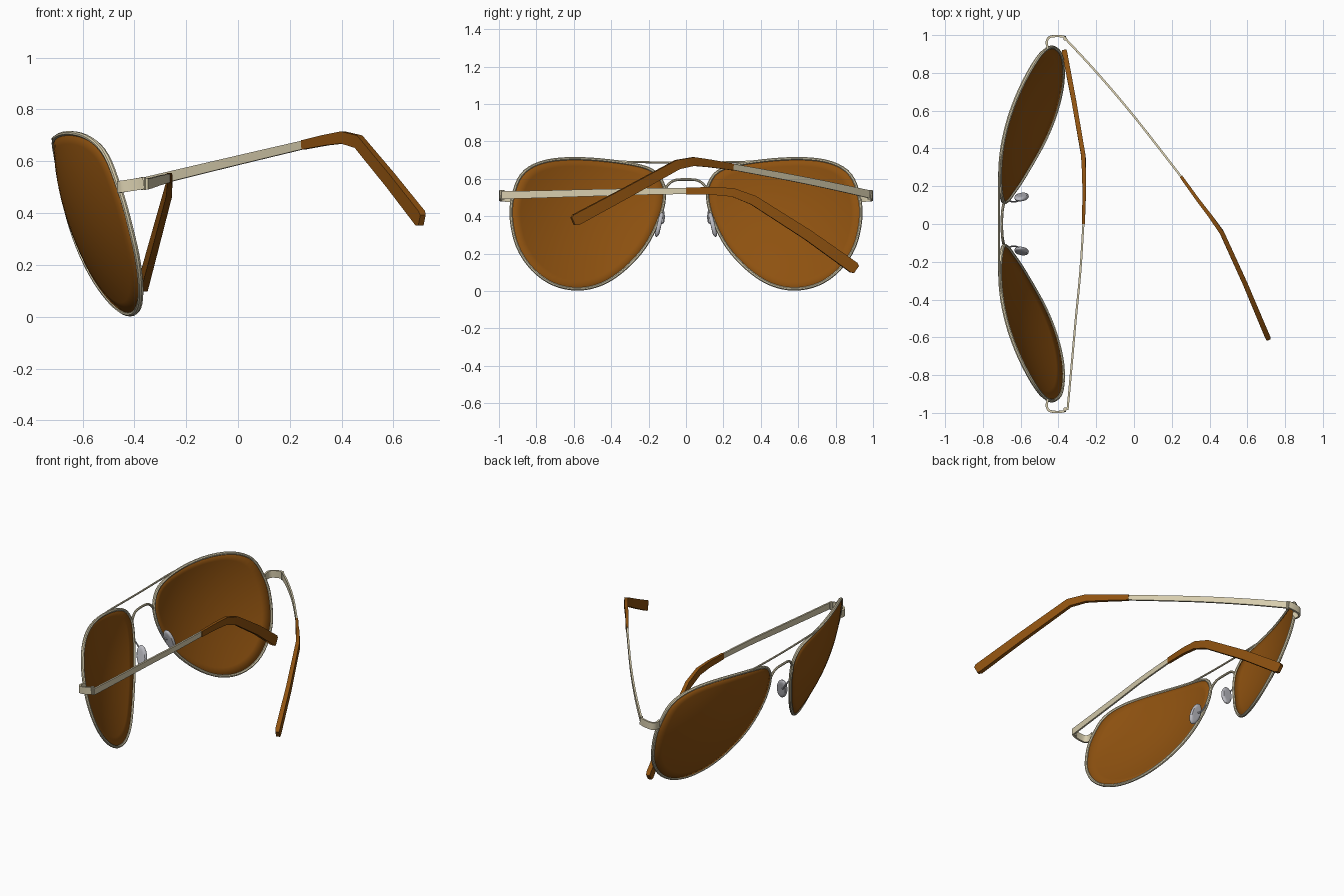
import bpy, bmesh, math
from mathutils import Vector

default = bpy.data.objects.get("Cube")
if default:
    bpy.data.objects.remove(default, do_unlink=True)


def material(name, colour, metallic=0.0):
    mat = bpy.data.materials.new(name)
    mat.use_nodes = True
    mat.diffuse_color = (*colour, 1)
    mat.node_tree.nodes["Principled BSDF"].inputs["Base Color"].default_value = (*colour, 1)
    return mat


AMBER = material("amber_brown", (0.27, 0.083, 0.005))
METAL = material("pale_gold_metal", (0.68, 0.61, 0.42))
SILVER = material("silver_grey", (0.5, 0.5, 0.54))


def finish(name, bm, mat, angle=35):
    """Turn a bmesh into a shaded, coloured object."""
    bmesh.ops.recalc_face_normals(bm, faces=bm.faces)
    mesh = bpy.data.meshes.new(name)
    bm.to_mesh(mesh)
    bm.free()
    mesh.materials.append(mat)
    obj = bpy.data.objects.new(name, mesh)
    bpy.context.collection.objects.link(obj)
    bpy.ops.object.select_all(action="DESELECT")
    obj.select_set(True)
    bpy.context.view_layer.objects.active = obj
    bpy.ops.object.shade_smooth_by_angle(angle=math.radians(angle))
    return obj


def spline(points, steps, closed=False):
    """Catmull-Rom curve through the points."""
    p = [Vector(q) for q in points]
    n = len(p)
    pick = (lambda i: p[i % n]) if closed else (lambda i: p[max(0, min(n - 1, i))])
    out = []
    for i in range(n if closed else n - 1):
        a, b, c, d = (pick(i + k) for k in (-1, 0, 1, 2))
        for s in range(steps):
            t = s / steps
            out.append(b + (c - a) * t / 2 + (a - b * 2.5 + c * 2 - d / 2) * t * t
                       + (b * 3 - c * 3 + d - a) * t ** 3 / 2)
    return out if closed else out + [p[-1]]


def sweep(name, path, mat, size, ref, sides=8, closed=False):
    """Sweep a rectangle (4 sides) or an ellipse along a path.
    size is (width, height), or one such pair for each path point."""
    path = [Vector(p) for p in path]
    n = len(path)
    sizes = size if isinstance(size, list) else [size] * n
    bm = bmesh.new()
    rings = []
    for i, p in enumerate(path):
        before = path[i - 1] if closed or i else p
        after = path[(i + 1) % n] if closed or i < n - 1 else p
        tangent = (after - before).normalized()
        side = tangent.cross(Vector(ref)).normalized()
        up = side.cross(tangent)
        ring = []
        for k in range(sides):
            a = math.tau * (k + 0.5) / sides
            grow = math.sqrt(2) if sides == 4 else 1
            ring.append(bm.verts.new(p + side * (math.cos(a) * grow * sizes[i][0] / 2)
                                     + up * (math.sin(a) * grow * sizes[i][1] / 2)))
        rings.append(ring)
    for i in range(n if closed else n - 1):
        r, q = rings[i], rings[(i + 1) % n]
        for k in range(sides):
            m = (k + 1) % sides
            bm.faces.new((r[k], r[m], q[m], q[k]))
    if not closed:
        bm.faces.new(rings[0])
        bm.faces.new(rings[-1])
    return finish(name, bm, mat)


X_AXIS, Z_AXIS = (1, 0, 0), (0, 0, 1)


def dome(y, z):
    """Depth of the curved, tilted lens surface."""
    dy, dz = y - 0.55, z - 0.37
    return -0.61 + 0.3 * dy - 0.33 * dz + 0.5 * (dy * dy + dz * dz)


# Teardrop lens outline as (y, z)
TEARDROP = [(0.62, 0.708), (0.4, 0.695), (0.2, 0.655), (0.125, 0.58), (0.116, 0.49),
            (0.145, 0.38), (0.22, 0.235), (0.33, 0.115), (0.45, 0.037), (0.58, 0.01),
            (0.71, 0.037), (0.82, 0.115), (0.9, 0.235), (0.934, 0.38), (0.927, 0.5),
            (0.88, 0.62), (0.78, 0.685)]
outline = spline([(y, z, 0) for y, z in TEARDROP], 4, closed=True)
centre = Vector((0.54, 0.38, 0))


def lens(name, s):
    bm = bmesh.new()
    rings = []
    for j in range(1, 9):
        flat = [centre.lerp(p, j / 8) for p in outline]
        rings.append([bm.verts.new((dome(p.x, p.y), s * p.x, p.y)) for p in flat])
    hub = bm.verts.new((dome(centre.x, centre.y), s * centre.x, centre.y))
    n = len(outline)
    for k in range(n):
        m = (k + 1) % n
        bm.faces.new((hub, rings[0][k], rings[0][m]))
        for r, q in zip(rings, rings[1:]):
            bm.faces.new((r[k], q[k], q[m], r[m]))
    obj = finish(name, bm, AMBER)
    thick = obj.modifiers.new("thickness", "SOLIDIFY")
    thick.thickness = 0.008
    thick.offset = 0


def nose_pad(name, s):
    bm = bmesh.new()
    bmesh.ops.create_uvsphere(bm, u_segments=20, v_segments=12, radius=1)
    for v in bm.verts:
        x, y, z = v.co
        y = max(-0.6, min(0.6, y))
        v.co = (-0.595 + 0.036 * x - 0.012 * z,
                s * (0.143 + 0.02 * y - 0.015 * z), 0.355 + 0.066 * z)
    finish(name, bm, SILVER)


for label, s in (("left", 1), ("right", -1)):
    lens(label + "_lens", s)
    rim = [(dome(p.x, p.y), s * p.x, p.y) for p in outline]
    sweep(label + "_rim", rim, METAL, (0.018, 0.022), X_AXIS, closed=True)
    nose_pad(label + "_nose_pad", s)
    arm = spline([(-0.665, s * 0.125, 0.44), (-0.645, s * 0.118, 0.41),
                  (-0.62, s * 0.12, 0.37), (-0.6, s * 0.135, 0.36)], 4)
    sweep(label + "_pad_arm", arm, SILVER, (0.009, 0.009), (0, 1, 0))
    # Wrapped end piece joining the rim to the hinge
    end = spline([(-0.455, s * 0.925, 0.5), (-0.462, s * 0.965, 0.5),
                  (-0.445, s * 0.99, 0.503), (-0.4, s * 0.995, 0.51),
                  (-0.365, s * 0.99, 0.516)], 4)
    sweep(label + "_end_piece", end, METAL, (0.012, 0.046), Z_AXIS, sides=4)
    barrel = [(-0.365, s * 0.98, z) for z in (0.49, 0.54)]
    sweep(label + "_hinge_barrel", barrel, METAL, (0.02, 0.02), X_AXIS)

# Wires between the lenses
bridge = spline([(-0.685, -0.118, 0.5), (-0.69, -0.105, 0.555), (-0.697, -0.065, 0.59),
                 (-0.7, 0, 0.596), (-0.697, 0.065, 0.59), (-0.69, 0.105, 0.555),
                 (-0.685, 0.118, 0.5)], 5)
sweep("bridge", bridge, METAL, (0.015, 0.015), X_AXIS)
brow = spline([(-0.7, -0.37, 0.695), (-0.712, -0.3, 0.69), (-0.714, 0, 0.686),
               (-0.712, 0.3, 0.69), (-0.7, 0.37, 0.695)], 4)
sweep("brow_bar", brow, METAL, (0.012, 0.012), X_AXIS)


def temple(label, arm, tip):
    """Flat metal arm with a thicker bent sleeve at its end."""
    count = len(arm) - 1
    sizes = [(0.011, 0.042 - 0.009 * i / count) for i in range(count + 1)]
    sweep(label + "_temple", arm, METAL, sizes, Z_AXIS, sides=4)
    tip = [Vector(p) for p in tip]
    tip.insert(-1, tip[-2].lerp(tip[-1], 0.95))
    last = len(tip) - 1
    sizes = [(0.016 + 0.014 * i / last, 0.036 + 0.032 * i / last) for i in range(last)]
    sweep(label + "_temple_tip", tip, AMBER, sizes + [(0.022, 0.045)], Z_AXIS, sides=4)


# Left temple swings open, right temple is folded behind the lenses
temple("left",
       spline([(-0.37, 0.988, 0.515), (-0.2, 0.805, 0.556), (0, 0.57, 0.604),
               (0.25, 0.25, 0.663)], 4),
       [(0.25, 0.25, 0.663), (0.34, 0.125, 0.682), (0.405, 0.04, 0.692),
        (0.465, -0.045, 0.676), (0.59, -0.32, 0.525), (0.71, -0.605, 0.372)])
temple("right",
       spline([(-0.352, -0.985, 0.512), (-0.333, -0.78, 0.517), (-0.308, -0.5, 0.525),
               (-0.284, -0.25, 0.531), (-0.268, 0, 0.535)], 4),
       [(-0.268, 0, 0.535), (-0.264, 0.14, 0.535), (-0.264, 0.25, 0.527),
        (-0.268, 0.36, 0.485), (-0.318, 0.65, 0.3), (-0.368, 0.91, 0.115)])
